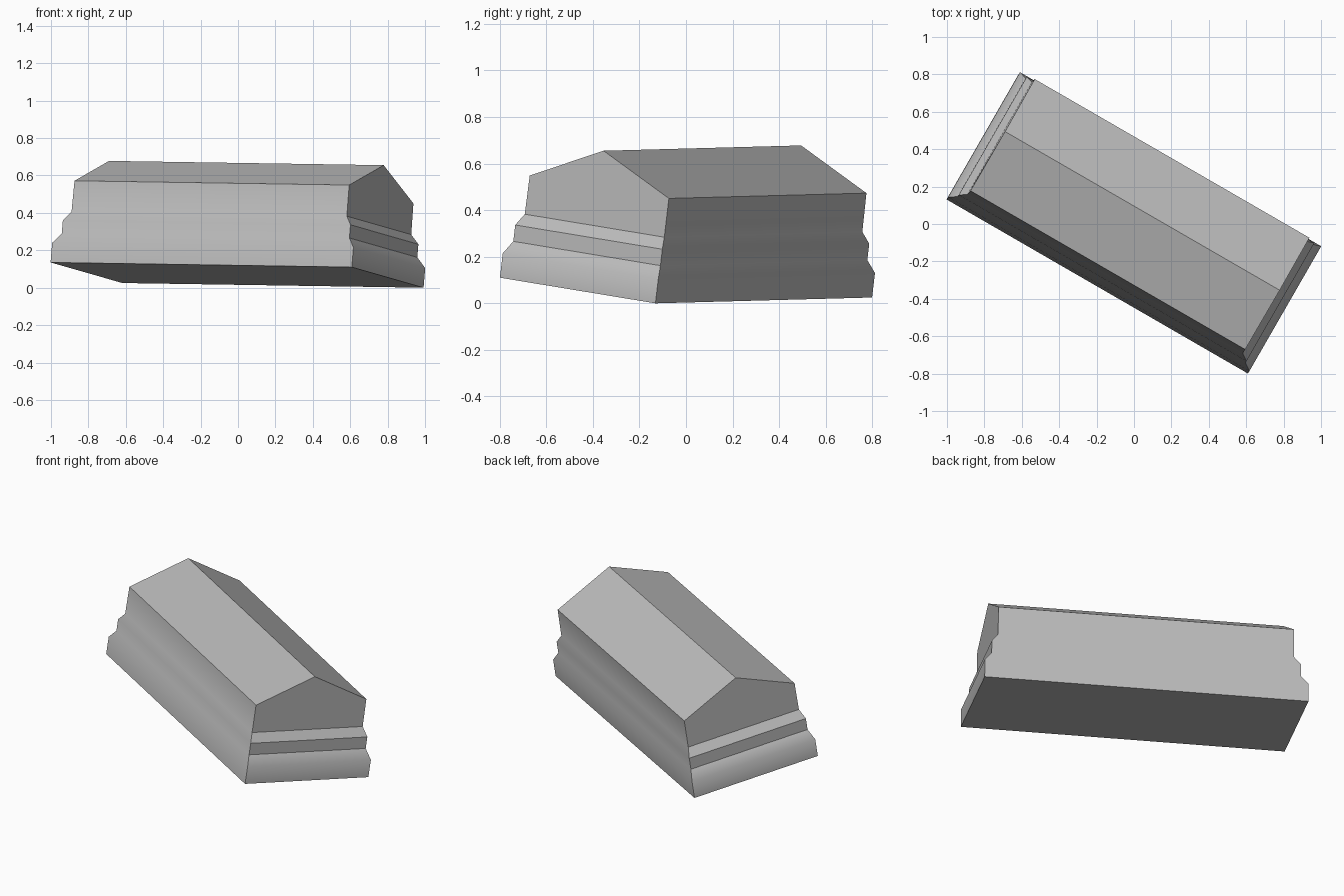
import bpy
import bmesh
from math import radians
from mathutils import Vector, Matrix

cube = bpy.data.objects.get("Cube")
if cube:
    bpy.data.objects.remove(cube)

# Plain stone
stone = bpy.data.materials.new("grey_stone")
stone.use_nodes = True
colour = (0.5, 0.5, 0.5, 1)
stone.diffuse_color = colour
stone.node_tree.nodes["Principled BSDF"].inputs["Base Color"].default_value = colour

HALF_LENGTH, HALF_WIDTH, RIDGE = 0.93, 0.389, 0.605
# Stepped moulding: (inset at the ends, height); the sides step in half as far
PROFILE = [(0, 0), (0, 0.106), (0.042, 0.16), (0.042, 0.231), (0.08, 0.28), (0.082, 0.448)]

bm = bmesh.new()
rings = []
for inset, height in PROFILE:
    x, y = HALF_LENGTH - inset, HALF_WIDTH - inset / 2
    rings.append([bm.verts.new((sx * x, sy * y, height))
                  for sx, sy in ((-1, -1), (1, -1), (1, 1), (-1, 1))])

# Underside and stepped walls
bm.faces.new(rings[0][::-1])
for level, (low, high) in enumerate(zip(rings, rings[1:])):
    for i in range(4):
        j = (i + 1) % 4
        if level == len(rings) - 2 and i % 2:
            continue
        bm.faces.new((low[i], low[j], high[j], high[i]))

# Gabled lid, its ends flush with the upper walls
ridge_x = HALF_LENGTH - PROFILE[-1][0]
left, right = (bm.verts.new((s * ridge_x, 0, RIDGE)) for s in (-1, 1))
low, top = rings[-2], rings[-1]
bm.faces.new((top[0], top[1], right, left))
bm.faces.new((top[2], top[3], left, right))
bm.faces.new((low[1], low[2], top[2], right, top[1]))
bm.faces.new((low[3], low[0], top[0], left, top[3]))
bmesh.ops.recalc_face_normals(bm, faces=bm.faces)

# Soft long mouldings and rounded plinth, crisp edges elsewhere
for face in bm.faces:
    face.smooth = True
plinth_top = PROFILE[1][1]
for edge in bm.edges:
    soft_plinth = all(abs(v.co.z - plinth_top) < 0.001 for v in edge.verts)
    edge.smooth = soft_plinth or edge.calc_face_angle() < radians(30)

mesh = bpy.data.meshes.new("stone_tomb")
bm.to_mesh(mesh)
bm.free()
mesh.materials.append(stone)
tomb = bpy.data.objects.new("stone_tomb", mesh)
bpy.context.collection.objects.link(tomb)

# Turned and slightly sunken at one corner
along = Vector((1.61, -0.93, -0.025)).normalized()
up = along.cross(Vector((0.38, 0.67, -0.11))).normalized()
across = up.cross(along)
turn = Matrix((along, across, up)).transposed().to_4x4()
tomb.matrix_world = Matrix.Translation((-0.005, 0, 0.0675)) @ turn
